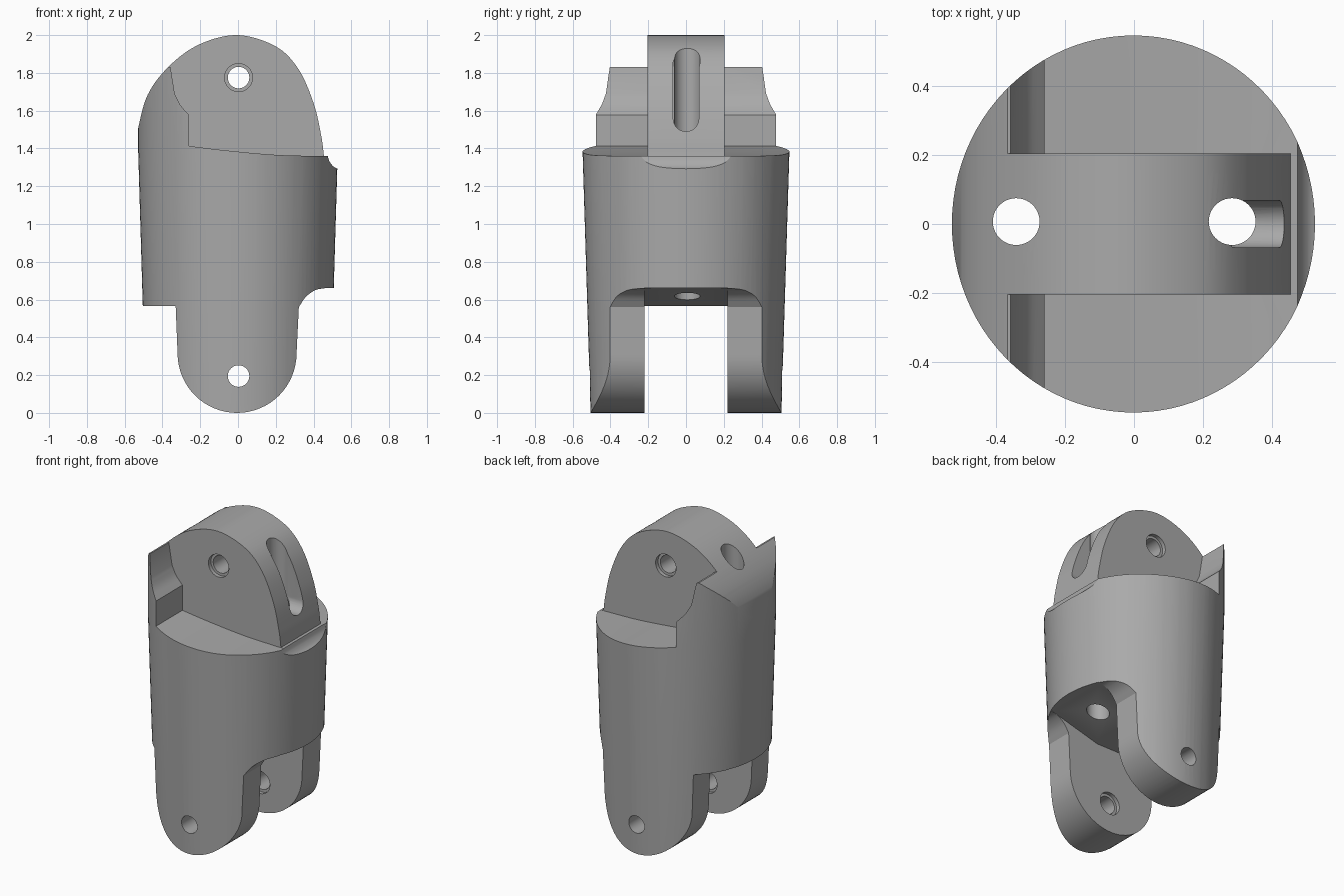
import bpy, bmesh, math
from mathutils import Matrix, Vector

cube = bpy.data.objects.get("Cube")
if cube:
    bpy.data.objects.remove(cube, do_unlink=True)

grey = bpy.data.materials.new("mid grey")
grey.use_nodes = True
grey.diffuse_color = (0.4, 0.4, 0.4, 1)
grey.node_tree.nodes["Principled BSDF"].inputs["Base Color"].default_value = (0.4, 0.4, 0.4, 1)


def add_object(name, bm):
    bmesh.ops.recalc_face_normals(bm, faces=bm.faces[:])
    mesh = bpy.data.meshes.new(name)
    bm.to_mesh(mesh)
    bm.free()
    mesh.materials.append(grey)
    obj = bpy.data.objects.new(name, mesh)
    bpy.context.collection.objects.link(obj)
    return obj


def spline(points, steps=6):
    """Smooth curve through a few points."""
    p = [Vector(q) for q in points]
    p = [2 * p[0] - p[1]] + p + [2 * p[-1] - p[-2]]
    out = []
    for a, b, c, d in zip(p, p[1:], p[2:], p[3:]):
        for i in range(steps):
            t = i / steps
            out.append(0.5 * (2 * b + (c - a) * t + (2 * a - 5 * b + 4 * c - d) * t * t
                              + (3 * b - a - 3 * c + d) * t ** 3))
    return [tuple(v) for v in out] + [tuple(points[-1])]


def prism(name, outline, y0, y1):
    """Extrude an x-z outline from y0 to y1."""
    bm = bmesh.new()
    face = bm.faces.new([bm.verts.new((x, y0, z)) for x, z in outline])
    moved = bmesh.ops.extrude_face_region(bm, geom=[face])["geom"]
    verts = [v for v in moved if isinstance(v, bmesh.types.BMVert)]
    bmesh.ops.translate(bm, verts=verts, vec=(0, y1 - y0, 0))
    return add_object(name, bm)


def rod(name, radius, start, end):
    start, end = Vector(start), Vector(end)
    axis = end - start
    turn = axis.to_track_quat("Z", "Y").to_matrix().to_4x4()
    bm = bmesh.new()
    bmesh.ops.create_cone(bm, cap_ends=True, segments=40, radius1=radius, radius2=radius,
                          depth=axis.length, matrix=Matrix.Translation((start + end) / 2) @ turn)
    return add_object(name, bm)


def combine(target, cutter, operation="DIFFERENCE"):
    mod = target.modifiers.new("cut", "BOOLEAN")
    mod.operation, mod.solver, mod.object = operation, "EXACT", cutter
    bpy.context.view_layer.objects.active = target
    bpy.ops.object.modifier_apply(modifier=mod.name)
    bpy.data.objects.remove(cutter, do_unlink=True)


# Tapered, slightly oval barrel
bm = bmesh.new()
rings = []
for z, r in ((-0.1, 0.502), (1.4, 0.548), (2.2, 0.548)):
    rings.append([bm.verts.new((0.965 * r * math.cos(a), r * math.sin(a), z))
                  for a in (math.tau * i / 96 for i in range(96))])
for low, high in zip(rings, rings[1:]):
    for i in range(96):
        j = (i + 1) % 96
        bm.faces.new((low[i], low[j], high[j], high[i]))
bm.faces.new(rings[0])
bm.faces.new(rings[-1])
body = add_object("hinge_body", bm)

# Side outline: rounded clevis foot, barrel steps and domed tongue
foot = [(-0.005 + 0.315 * math.cos(a), 0.315 + 0.315 * math.sin(a))
        for a in (math.pi + math.pi * i / 32 for i in range(33))]
heel = spline([(0.322, 0.56), (0.36, 0.615), (0.41, 0.65), (0.46, 0.66)], 4)
lip = spline([(0.475, 1.36), (0.485, 1.33), (0.505, 1.305), (0.53, 1.29)], 4)
dome = spline([(0.455, 1.36), (0.44, 1.47), (0.4, 1.64), (0.32, 1.82), (0.2, 1.94), (0, 2.0),
               (-0.2, 1.953), (-0.36, 1.84), (-0.48, 1.68), (-0.54, 1.46)], 8)
outline = (foot + heel + [(0.7, 0.655), (0.7, 1.29)] + lip[::-1] + dome
           + [(-0.7, 1.4), (-0.7, 0.565), (-0.33, 0.565)])
combine(body, prism("outline_cutter", outline, -0.8, 0.8), "INTERSECT")

# Shelves either side of the tongue, leaving stop tabs at the back
shelf = spline([(-0.26, 1.413), (-0.05, 1.388), (0.2, 1.366), (0.44, 1.359)], 5)
tab = spline([(-0.335, 1.69), (-0.305, 1.63), (-0.26, 1.578)], 4)
recess = shelf + [(0.7, 1.357), (0.7, 2.3), (-0.7, 2.3), (-0.7, 1.832), (-0.358, 1.832)] + tab
for side in (-1, 1):
    combine(body, prism("shelf_cutter", recess, side * 0.205, side * 0.8))

# Slot between the two clevis legs
slot = [(-0.8, -0.2), (0.8, -0.2), (0.8, 0.664), (0.45, 0.662), (0.1, 0.567), (-0.8, 0.567)]
combine(body, prism("clevis_cutter", slot, -0.22, 0.22))

# Pin holes with shallow counterbores on the mating faces
for z, depth in ((1.775, 0.205), (0.195, 0.22)):
    combine(body, rod("pin_cutter", 0.057, (0.003, -0.9, z), (0.003, 0.9, z)))
    inward = 1 if z > 1 else -1
    for side in (-1, 1):
        combine(body, rod("counterbore_cutter", 0.074, (0.003, side * (depth - inward * 0.025), z),
                          (0.003, side * (depth + inward * 0.03), z)))

# Cord channels running up through the body
for x in (-0.342, 0.285):
    combine(body, rod("channel_cutter", 0.068, (x, 0.007, -0.3), (x, 0.007, 2.3)))

# Rounded slot opening the front channel
bm = bmesh.new()
ends = [(1.852, 0), (1.558, math.pi)]
section = [(0.068 * math.cos(start + math.pi * i / 16), z + 0.068 * math.sin(start + math.pi * i / 16))
           for z, start in ends for i in range(17)]
face = bm.faces.new([bm.verts.new((0.285, y, z)) for y, z in section])
moved = bmesh.ops.extrude_face_region(bm, geom=[face])["geom"]
bmesh.ops.translate(bm, verts=[v for v in moved if isinstance(v, bmesh.types.BMVert)], vec=(0.5, 0, 0))
combine(body, add_object("slot_cutter", bm))

# Smooth curved walls, keep machined edges crisp
bpy.ops.object.select_all(action="DESELECT")
body.select_set(True)
bpy.context.view_layer.objects.active = body
bpy.ops.object.shade_smooth_by_angle(angle=math.radians(25))
